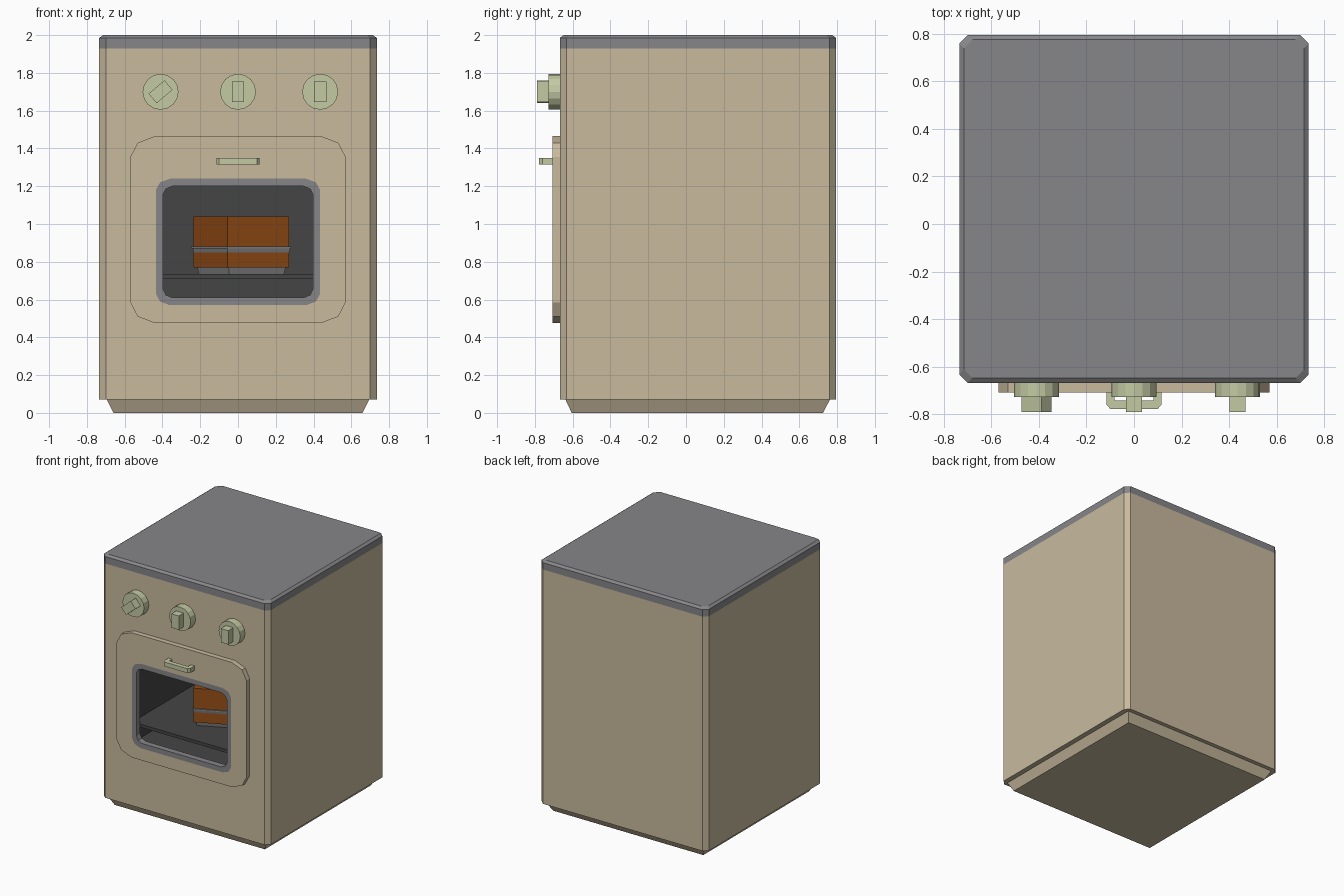
import bpy, bmesh, math
from mathutils import Matrix, Vector

if "Cube" in bpy.data.objects:
    bpy.data.objects.remove(bpy.data.objects["Cube"])


def material(name, rgb):
    m = bpy.data.materials.new(name)
    m.diffuse_color = (*rgb, 1)
    m.use_nodes = True
    m.node_tree.nodes["Principled BSDF"].inputs["Base Color"].default_value = m.diffuse_color
    return m


TAN = material("enamel", (0.58, 0.49, 0.34))
GREY = material("grey_metal", (0.24, 0.24, 0.25))
DARK = material("dark_interior", (0.06, 0.06, 0.06))
GREEN = material("pale_green", (0.55, 0.59, 0.37))
ORANGE = material("baked_orange", (0.30, 0.075, 0.008))


def loft(name, rings, mat, wrap=False):
    """Skin a list of equal-length point rings; cap the ends or close on itself."""
    bm = bmesh.new()
    vs = [[bm.verts.new(p) for p in ring] for ring in rings]
    n = len(rings[0])
    pairs = list(zip(vs, vs[1:])) + ([(vs[-1], vs[0])] if wrap else [])
    for a, b in pairs:
        for i in range(n):
            j = (i + 1) % n
            bm.faces.new((a[i], a[j], b[j], b[i]))
    if not wrap:
        bm.faces.new(vs[0])
        bm.faces.new(vs[-1])
    bmesh.ops.recalc_face_normals(bm, faces=bm.faces)
    me = bpy.data.meshes.new(name)
    bm.to_mesh(me)
    bm.free()
    me.materials.append(mat)
    ob = bpy.data.objects.new(name, me)
    bpy.context.collection.objects.link(ob)
    return ob


def rect(x0, x1, y0, y1, z):
    return [(x0, y0, z), (x1, y0, z), (x1, y1, z), (x0, y1, z)]


def box(name, x, y, z, mat):
    return loft(name, [rect(*x, *y, z[0]), rect(*x, *y, z[1])], mat)


def outline(z, inset=0.0, c=0.035):
    """Cabinet plan with chamfered corners."""
    x, y0, y1 = 0.735 - inset, -0.668 + inset, 0.795 - inset
    return [(-x + c, y0, z), (x - c, y0, z), (x, y0 + c, z), (x, y1 - c, z),
            (x - c, y1, z), (-x + c, y1, z), (-x, y1 - c, z), (-x, y0 + c, z)]


def panel(w, z0, z1, c, y):
    """Rounded rectangle facing the front; c = (long x cut, long z cut)."""
    cx, cz = c
    corner = [(0, cz), (cx * 0.3, cz * 0.32), (cx, 0)]
    pts = [(-w + a, z0 + b) for a, b in corner]
    pts += [(w - a, z0 + b) for a, b in reversed(corner)]
    pts += [(w - a, z1 - b) for a, b in corner]
    pts += [(-w + a, z1 - b) for a, b in reversed(corner)]
    return [(a, y, b) for a, b in pts]


def panel_ring(name, outer, inner, y0, y1, mat):
    return loft(name, [panel(*outer, y0), panel(*inner, y0),
                       panel(*inner, y1), panel(*outer, y1)], mat, wrap=True)


# Cabinet with plinth and worktop
loft("plinth", [rect(-0.66, 0.66, -0.605, 0.725, 0),
                rect(-0.695, 0.695, -0.638, 0.762, 0.07)], TAN)
body = loft("cabinet_body", [outline(0.07), outline(1.93)], TAN)
loft("worktop", [outline(1.93), outline(1.985), outline(2.0, 0.02)], GREY)

# Oven cavity cut from the front
cutter = box("cavity_cutter", (-0.46, 0.46), (-0.72, 0.5), (0.57, 1.24), DARK)
cutter.hide_render = True
cutter.hide_viewport = True
body.data.materials.append(DARK)
cut = body.modifiers.new("cavity", 'BOOLEAN')
cut.operation = 'DIFFERENCE'
cut.object = cutter
cut.solver = 'EXACT'
cut.material_mode = 'TRANSFER'
box("oven_shelf", (-0.46, 0.46), (-0.665, 0.5), (0.71, 0.735), DARK)

# Door and window frame
frame_edge = (0.435, 0.57, 1.24, (0.075, 0.06))
panel_ring("oven_door", (0.57, 0.475, 1.465, (0.13, 0.11)), frame_edge,
           -0.708, -0.66, TAN)
panel_ring("window_frame", frame_edge, (0.397, 0.61, 1.2, (0.05, 0.045)),
           -0.708, -0.66, GREY)

# Door handle, a U-shaped bracket
u = [(-0.115, -0.7), (-0.115, -0.76), (-0.1, -0.778), (0.1, -0.778),
     (0.115, -0.76), (0.115, -0.7), (0.082, -0.7), (0.082, -0.742),
     (-0.082, -0.742), (-0.082, -0.7)]
loft("door_handle", [[(x, y, z) for x, y in u] for z in (1.315, 1.35)], GREEN)

# Control knobs: round base with a rectangular grip
for i, (kx, turn) in enumerate([(-0.41, 50), (0, 0), (0.435, 0)], 1):
    disc = [(0.095 * math.cos(k * math.tau / 16), 0.095 * math.sin(k * math.tau / 16))
            for k in range(16)]
    loft(f"knob_base_{i}", [[(kx + a, y, 1.7 + b) for a, b in disc]
                            for y in (-0.728, -0.66)], GREEN)
    grip = box(f"knob_grip_{i}", (-0.033, 0.033), (-0.79, -0.72), (-0.055, 0.055), GREEN)
    grip.data.transform(Matrix.Translation((kx, 0, 1.7)) @
                        Matrix.Rotation(math.radians(turn), 4, 'Y'))

# Loaf in a tapered pan, turned on the shelf
def loaf_rect(s, z):
    return rect(-0.18 * s, 0.18 * s, -0.213 * s, 0.213 * s, z)


for name, rings, mat in [
        ("loaf", [loaf_rect(1, 0.77), loaf_rect(1, 1.04)], ORANGE),
        ("pan", [loaf_rect(0.89, 0.735), loaf_rect(1.02, 0.87)], GREY),
        ("pan_rim", [loaf_rect(1.04, 0.87), loaf_rect(1.04, 0.88)], GREY)]:
    part = loft(name, rings, mat)
    part.data.transform(Matrix.Translation((0.018, -0.21, 0)) @
                        Matrix.Rotation(math.radians(25), 4, 'Z'))
